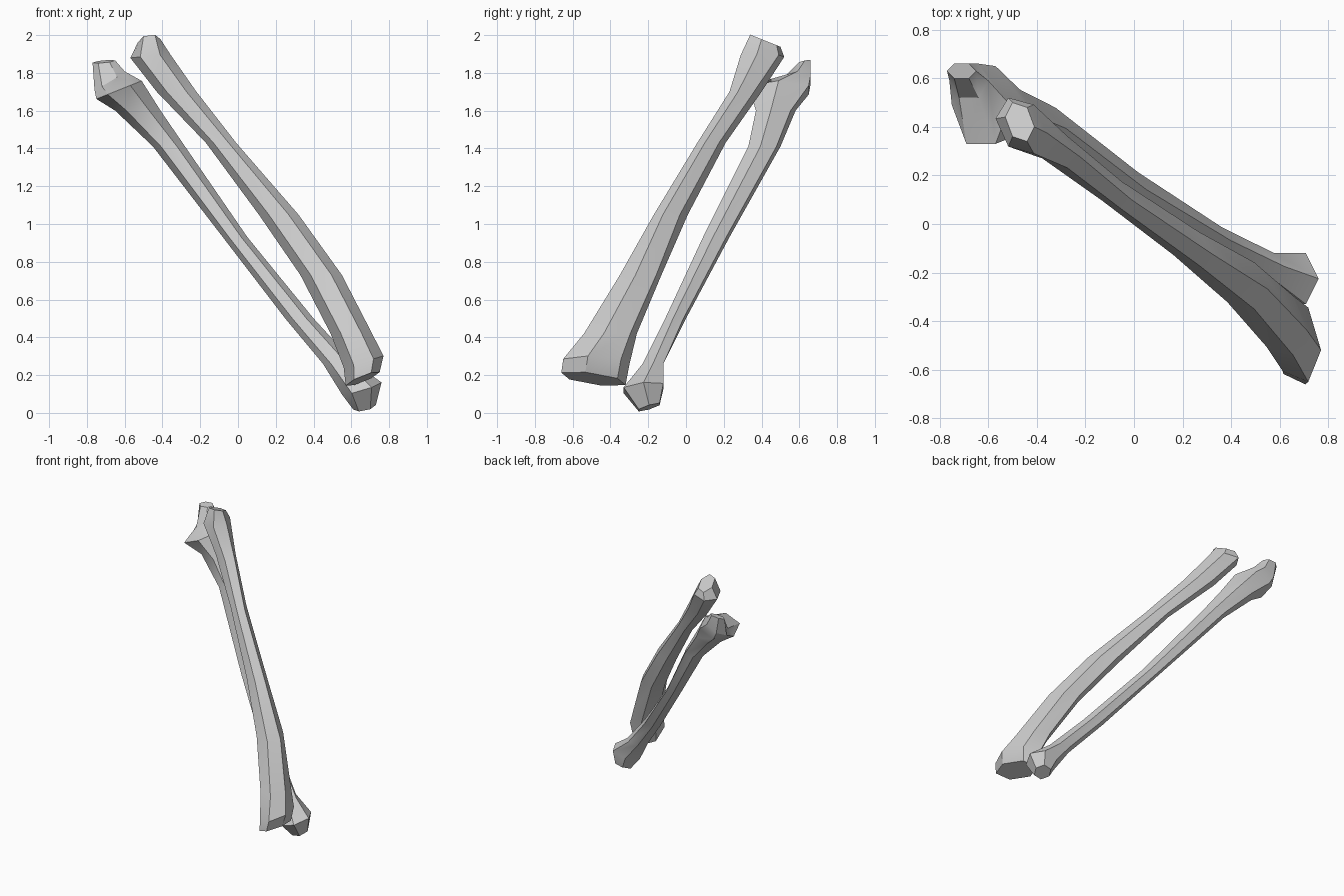
import bpy
import bmesh
from math import cos, pi, radians

default_cube = bpy.data.objects.get("Cube")
if default_cube:
    bpy.data.objects.remove(default_cube, do_unlink=True)

SIDES = 6
SLANTED = radians(118)   # sections stretched along the lean of the bone
HALFWAY = radians(104)
SQUARE = radians(90)     # sections without stretch


def make_material(name, colour):
    material = bpy.data.materials.new(name)
    material.use_nodes = True
    material.diffuse_color = colour
    shader = material.node_tree.nodes["Principled BSDF"]
    shader.inputs["Base Color"].default_value = colour
    shader.inputs["Roughness"].default_value = 0.8
    return material


def section(height, x_range, y_range, phase=SLANTED, tilt=(0, 0)):
    """One angular ring that fills the given ranges; tilt slopes its plane."""
    x_mid, x_half = sum(x_range) / 2, (x_range[1] - x_range[0]) / 2
    y_mid, y_half = sum(y_range) / 2, (y_range[1] - y_range[0]) / 2
    angles = [2 * pi * i / SIDES for i in range(SIDES)]
    y_reach = max(cos(angle + phase) for angle in angles)
    ring = []
    for angle in angles:
        dx = x_half * cos(angle)
        dy = y_half * cos(angle + phase) / y_reach
        ring.append((x_mid + dx, y_mid + dy, height + tilt[0] * dx + tilt[1] * dy))
    return ring


def make_bone(name, rings, material):
    """Loft the rings into one closed faceted bone."""
    bm = bmesh.new()
    loops = [[bm.verts.new(point) for point in ring] for ring in rings]
    for upper, lower in zip(loops, loops[1:]):
        for i in range(SIDES):
            j = (i + 1) % SIDES
            bm.faces.new((upper[i], upper[j], lower[j], lower[i]))
    bm.faces.new(loops[0])
    bm.faces.new(loops[-1])
    bmesh.ops.recalc_face_normals(bm, faces=bm.faces)
    mesh = bpy.data.meshes.new(name)
    bm.to_mesh(mesh)
    bm.free()
    mesh.materials.append(material)
    bone = bpy.data.objects.new(name, mesh)
    bpy.context.collection.objects.link(bone)
    bpy.ops.object.select_all(action="DESELECT")
    bone.select_set(True)
    bpy.context.view_layer.objects.active = bone
    bpy.ops.object.shade_smooth_by_angle(angle=radians(30))


bone_grey = make_material("bone grey", (0.6, 0.6, 0.6, 1))

# Front bone: small blunt head, slim shaft, wide flared foot
make_bone("front_forearm_bone", [
    section(1.97, (-0.53, -0.41), (0.34, 0.50), HALFWAY, (0, -0.4)),
    section(1.89, (-0.57, -0.36), (0.29, 0.52), HALFWAY, (0.1, 0)),
    section(1.70, (-0.43, -0.22), (0.23, 0.40)),
    section(1.43, (-0.17, -0.01), (0.06, 0.21)),
    section(1.05, (0.11, 0.32), (-0.17, 0.01)),
    section(0.73, (0.33, 0.55), (-0.35, -0.13), HALFWAY),
    section(0.42, (0.49, 0.71), (-0.54, -0.26), HALFWAY),
    section(0.27, (0.56, 0.77), (-0.65, -0.30), HALFWAY, (0.3, 0)),
    section(0.18, (0.57, 0.75), (-0.66, -0.32), HALFWAY, (0.35, -0.1)),
], bone_grey)

# Back bone: hooked elbow end with a sloping notch, long shaft, small knob foot
make_bone("back_forearm_bone", [
    section(1.86, (-0.77, -0.65), (0.60, 0.66), SQUARE, (0.1, 0.2)),
    section(1.76, (-0.76, -0.60), (0.52, 0.66), SQUARE, (0.6, 0.1)),
    section(1.71, (-0.75, -0.51), (0.33, 0.65), SQUARE, (0.4, 0)),
    section(1.60, (-0.65, -0.41), (0.37, 0.58), HALFWAY),
    section(1.41, (-0.45, -0.28), (0.33, 0.50), HALFWAY),
    section(0.93, (-0.08, 0.05), (0.09, 0.23), HALFWAY),
    section(0.50, (0.25, 0.40), (-0.11, 0.00), HALFWAY),
    section(0.26, (0.45, 0.62), (-0.23, -0.12), SQUARE),
    section(0.13, (0.55, 0.76), (-0.33, -0.12), SQUARE, (0.3, 0.1)),
    section(0.03, (0.61, 0.73), (-0.25, -0.14), SQUARE, (0.2, 0.3)),
], bone_grey)
